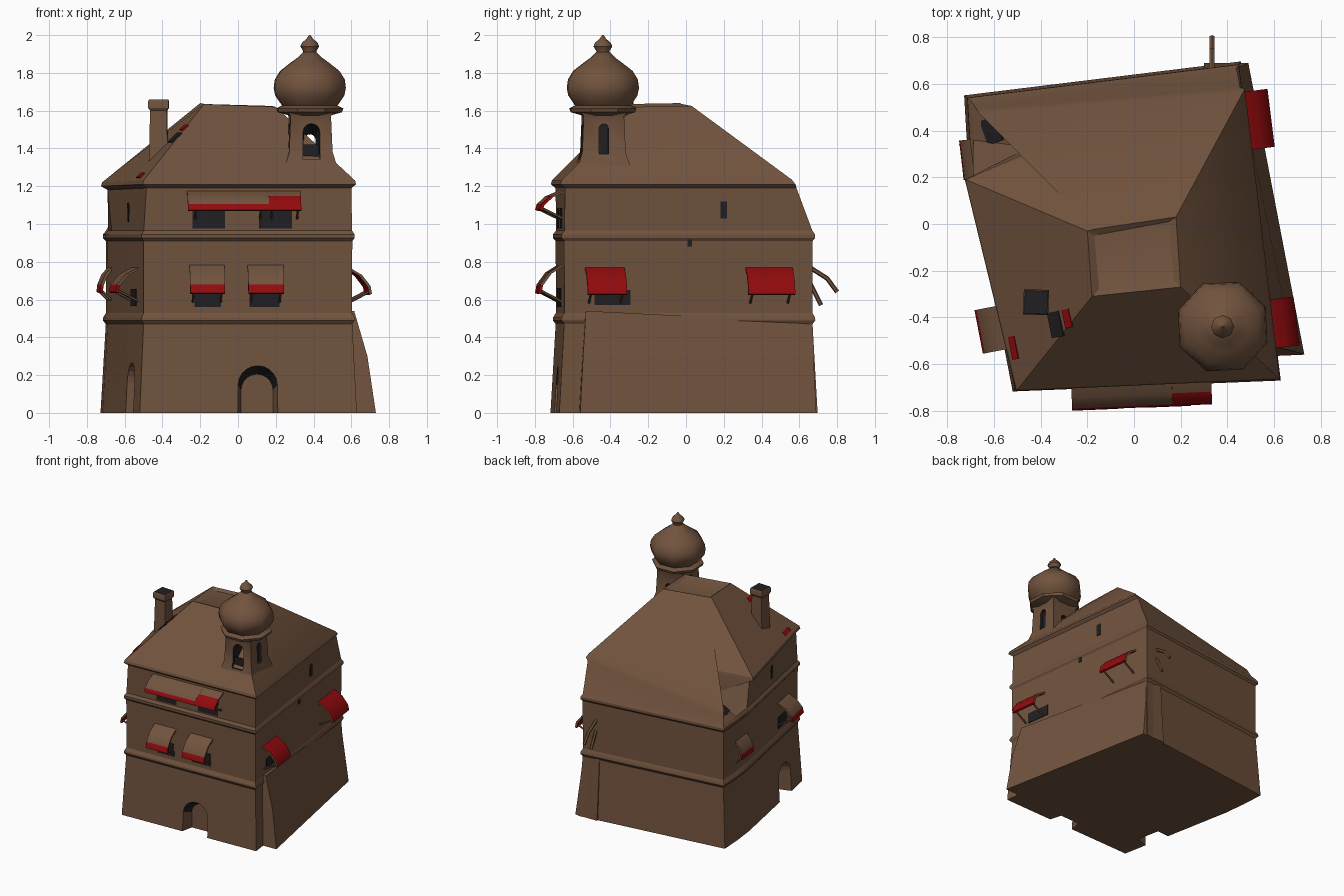
import bpy, bmesh, math
from mathutils import Vector, Matrix
from mathutils.bvhtree import BVHTree

old = bpy.data.objects.get("Cube")
if old:
    bpy.data.objects.remove(old)


def material(name, rgb):
    m = bpy.data.materials.new(name)
    m.use_nodes = True
    m.diffuse_color = (*rgb, 1)
    m.node_tree.nodes["Principled BSDF"].inputs["Base Color"].default_value = (*rgb, 1)
    return m


MATS = [material("clay_brown", (0.165, 0.086, 0.048)),
        material("charcoal", (0.014, 0.014, 0.016)),
        material("awning_red", (0.29, 0.003, 0.004))]
BROWN, DARK, RED = range(3)


def finish(name, bm, matrix=None, smooth=30):
    """Turn a bmesh into an object that carries the shared colours."""
    bmesh.ops.recalc_face_normals(bm, faces=bm.faces)
    me = bpy.data.meshes.new(name)
    bm.to_mesh(me)
    bm.free()
    ob = bpy.data.objects.new(name, me)
    bpy.context.collection.objects.link(ob)
    for m in MATS:
        me.materials.append(m)
    if matrix:
        ob.matrix_world = matrix
    if smooth:
        bpy.ops.object.select_all(action='DESELECT')
        ob.select_set(True)
        bpy.context.view_layer.objects.active = ob
        bpy.ops.object.shade_smooth_by_angle(angle=math.radians(smooth))
    return ob


def loft(rings, mats=None, caps=(BROWN, BROWN)):
    """Skin a stack of closed rings with equal point counts."""
    bm = bmesh.new()
    vs = [[bm.verts.new(p) for p in r] for r in rings]
    n = len(vs[0])
    for k in range(len(vs) - 1):
        for i in range(n):
            j = (i + 1) % n
            f = bm.faces.new((vs[k][i], vs[k][j], vs[k + 1][j], vs[k + 1][i]))
            f.material_index = mats[k] if mats else BROWN
    bm.faces.new(vs[0]).material_index = caps[0]
    bm.faces.new(vs[-1]).material_index = caps[1]
    return bm


def lathe(profile, sides, centre, turn):
    """Rings of regular polygons from (flat half-width, z) pairs."""
    k = 1 / math.cos(math.pi / sides)
    return [[(centre[0] + r * k * math.cos(turn + 2 * math.pi * i / sides),
              centre[1] + r * k * math.sin(turn + 2 * math.pi * i / sides), z)
             for i in range(sides)] for r, z in profile]


def cut_arch(target, width, height, front, back, taper, dark_from, place, turn):
    """Cut an arched opening whose inner faces are dark above dark_from."""
    r = width / 2
    arc = [(r * math.cos(a * math.pi / 10), height - r + r * math.sin(a * math.pi / 10))
           for a in range(11)]
    pts = [(r, -0.02)] + arc + [(-r, -0.02)]
    bm = loft([[(x, front, z) for x, z in pts],
               [(x * taper, back, z * taper) for x, z in pts]])
    for f in bm.faces:
        if f.calc_center_median().z > dark_from and (len(f.verts) == 4 or dark_from < 0):
            f.material_index = DARK
    matrix = Matrix.Translation(place) @ Matrix.Rotation(math.radians(turn), 4, 'Z')
    cutter = finish("arch_cutter", bm, matrix, 0)
    cutter.hide_render = True
    mod = target.modifiers.new("arch", 'BOOLEAN')
    mod.operation, mod.solver, mod.object = 'DIFFERENCE', 'EXACT', cutter
    bpy.context.view_layer.objects.active = target
    bpy.ops.object.modifier_apply(modifier=mod.name)
    bpy.data.objects.remove(cutter)


# House: walls with ledges, overhanging eave, notched back corner, flat-topped roof
plan = [(-0.5, -0.69), (0.605, -0.645), (0.44, 0.67), (-0.70, 0.53), (-0.69, 0.36), (-0.67, 0.19)]
steps = [(0, 1.04), (0.47, 1.0), (0.49, 1.022), (0.505, 1.02), (0.53, 0.998),
         (0.91, 1.0), (0.925, 1.02), (0.945, 1.02), (0.965, 0.998)]
rings = [[(x * s, y * s, z) for x, y in plan] for z, s in steps]
rings += [
    [(-0.485, -0.69, 1.19), (0.6, -0.64, 1.19), (0.455, 0.585, 1.19),
     (-0.68, 0.5, 1.0), (-0.45, 0.33, 1.07), (-0.69, 0.19, 1.18)],
    [(-0.505, -0.715, 1.21), (0.625, -0.665, 1.21), (0.475, 0.58, 1.21),
     (-0.672, 0.487, 1.03), (-0.43, 0.32, 1.22), (-0.725, 0.19, 1.2)],
    [(-0.5, -0.71, 1.23), (0.62, -0.66, 1.23), (0.465, 0.56, 1.235),
     (-0.665, 0.475, 1.055), (-0.425, 0.31, 1.255), (-0.72, 0.19, 1.22)],
    [(-0.18, -0.31, 1.635), (0.2, -0.27, 1.62), (0.18, 0.03, 1.625),
     (-0.17, -0.022, 1.635), (-0.185, -0.026, 1.637), (-0.2, -0.03, 1.64)],
    [(-0.15, -0.28, 1.62), (0.17, -0.24, 1.61), (0.15, 0.01, 1.61),
     (-0.15, -0.045, 1.618), (-0.16, -0.048, 1.619), (-0.17, -0.05, 1.62)]]
house = finish("house", loft(rings), smooth=24)

# Thickened lower wall on the left flank
flank = [[(0.5, -0.57, 0), (0.73, -0.56, 0), (0.49, 0.69, 0), (0.3, 0.69, 0)],
         [(0.5, -0.55, 0.3), (0.685, -0.545, 0.3), (0.455, 0.675, 0.3), (0.3, 0.67, 0.3)],
         [(0.5, -0.53, 0.54), (0.615, -0.53, 0.54), (0.44, 0.66, 0.48), (0.3, 0.66, 0.48)]]
finish("lower_flank_wall", loft(flank), smooth=0)

# Arched doorways at the front and on the right wall
cut_arch(house, 0.235, 0.285, -0.04, 0.1, 0.72, 0.15, (0.105, -0.7, 0), 2.5)
cut_arch(house, 0.22, 0.285, -0.06, 0.1, 0.85, 1, (-0.575, -0.43, 0), -79)

bm = bmesh.new()
bm.from_mesh(house.data)
tree = BVHTree.FromBMesh(bm)
bm.free()


def on_surface(point, aim, upright=False):
    """Frame on the house skin: x along the wall, -y outward, z up the surface."""
    loc, n, _, _ = tree.ray_cast(Vector(point) - Vector(aim) * 1.0, Vector(aim))
    if upright:
        n.z = 0
        n.normalize()
    x = (-n).cross(Vector((0, 0, 1))).normalized()
    m = Matrix((x, -n, x.cross(-n))).transposed().to_4x4()
    m.translation = loc
    return m


def plate(name, frame, w, h, mat):
    """Thin coloured panel facing -y of the given frame."""
    rings = [[(x, y, z) for x, y in ((-w / 2, -0.005), (w / 2, -0.005), (w / 2, 0.003), (-w / 2, 0.003))]
             for z in (-h / 2, h / 2)]
    finish(name, loft(rings, [mat], (mat, mat)), frame, 0)


def strut(name, a, b, r=0.012, matrix=None):
    a, b = Vector(a), Vector(b)
    bm = bmesh.new()
    q = (b - a).to_track_quat('Z', 'Y').to_matrix().to_4x4()
    bmesh.ops.create_cone(bm, segments=6, radius1=r, radius2=r, depth=(b - a).length,
                          cap_ends=True, matrix=Matrix.Translation((a + b) / 2) @ q)
    finish(name, bm, matrix)


def awning(name, point, aim, w, h, d, red_from):
    """Drooping awning hung at its top edge, on two thin struts."""
    prof = [(-0.02, 0.005), (0.55, -0.28), (0.93, -0.7), (1, -1)]
    t = 0.014
    secs = [[(x, -o * d + s, z * h - s * 0.4) for x, s in
             ((-w / 2, 0), (w / 2, 0), (w / 2, t), (-w / 2, t))] for o, z in prof]
    m = on_surface(point, aim, True)
    bm = loft(secs, [RED if k >= red_from else BROWN for k in range(3)], (BROWN, RED))
    if red_from == 0:
        # Fully red cloth keeps brown side edges
        for f in bm.faces:
            if abs(f.calc_center_median().x) > w * 0.49:
                f.material_index = BROWN
    finish(name, bm, m, 40)
    for s in (-1, 1):
        strut(name + "_strut", (s * w * 0.4, -d * 0.95, -h * 0.9),
              (s * w * 0.4, 0.01, -h - 0.05), 0.007, m)


FRONT, LEFT, RIGHT, DOWN = (0, 1, 0), (-1, 0, 0), (1, 0, 0), (0, 0, -1)

# Awnings
awning("front_upper_awning", (-0.055, -0.7, 1.175), FRONT, 0.43, 0.1, 0.12, 2)
awning("front_upper_awning_end", (0.245, -0.7, 1.175), FRONT, 0.17, 0.1, 0.12, 1)
awning("front_lower_awning_right", (-0.165, -0.7, 0.785), FRONT, 0.185, 0.15, 0.12, 2)
awning("front_lower_awning_left", (0.145, -0.7, 0.785), FRONT, 0.19, 0.15, 0.12, 2)
awning("left_front_awning", (0.6, -0.43, 0.77), LEFT, 0.21, 0.14, 0.12, 0)
awning("left_back_awning", (0.5, 0.44, 0.77), LEFT, 0.25, 0.14, 0.12, 0)
awning("right_front_awning", (-0.6, -0.44, 0.77), RIGHT, 0.19, 0.13, 0.12, 2)
awning("right_back_awning", (-0.7, 0.28, 0.77), RIGHT, 0.17, 0.13, 0.06, 2)

# Dark windows
for x, z, w, h in ((-0.155, 1.03, 0.17, 0.11), (0.2, 1.03, 0.17, 0.11),
                   (-0.16, 0.61, 0.14, 0.1), (0.14, 0.61, 0.16, 0.1)):
    plate("front_window", on_surface((x, -0.7, z), FRONT), w, h, DARK)
for y, z, w, h in ((-0.39, 0.61, 0.19, 0.08), (0.2, 1.075, 0.035, 0.09), (0.02, 0.9, 0.025, 0.04)):
    plate("left_window", on_surface((0.6, y, z), LEFT), w, h, DARK)
for y, z, w, h in ((-0.42, 0.61, 0.14, 0.09), (-0.25, 1.06, 0.03, 0.1)):
    plate("right_window", on_surface((-0.6, y, z), RIGHT), w, h, DARK)

# Coloured patches on the roof and in the corner notch
for name, x, y, w, h, mat in (("roof_hatch", -0.335, -0.43, 0.11, 0.07, DARK),
                              ("roof_red_patch", -0.285, -0.405, 0.08, 0.04, RED),
                              ("eave_red_patch", -0.515, -0.53, 0.1, 0.035, RED),
                              ("notch_dark_patch", -0.61, 0.4, 0.11, 0.08, DARK)):
    plate(name, on_surface((x, y, 1.5), DOWN), w, h, mat)

# Poles leaning off the back wall
strut("back_pole", (0.335, 0.64, 0.78), (0.335, 0.75, 0.71))
strut("back_pole_tip", (0.335, 0.745, 0.715), (0.335, 0.8, 0.64))
strut("back_brace", (0.335, 0.65, 0.7), (0.335, 0.715, 0.57))

# Chimney with a dark flue
stack = lathe([(0.052, 1.25), (0.044, 1.6), (0.054, 1.615), (0.054, 1.65), (0.049, 1.66)],
              4, (-0.42, -0.335), math.radians(43))
finish("chimney", loft(stack, caps=(BROWN, DARK)))

# Tower shaft with an open passage front to back and dark windows at the sides
hub = (0.38, -0.44)
shaft = lathe([(0.16, 1.15), (0.14, 1.3), (0.115, 1.38), (0.107, 1.57), (0.12, 1.595)],
              4, hub, math.radians(48))
tower = finish("tower", loft(shaft))
cut_arch(tower, 0.095, 0.185, -0.16, 0.16, 0.55, -1, (0.385, -0.44, 1.36), 2)
for turn in (92, 272):
    cut_arch(tower, 0.05, 0.14, -0.2, -0.09, 1, -1, (*hub, 1.39), turn)
plate("tower_passage_sill", Matrix.Translation((0.385, -0.53, 1.385)), 0.085, 0.07, DARK)

# Tower cornice, onion dome and finial
cornice = lathe([(0.11, 1.575), (0.168, 1.592), (0.175, 1.612), (0.13, 1.635)], 8, hub, math.radians(25))
finish("tower_cornice", loft(cornice))
onion = lathe([(0.12, 1.6), (0.15, 1.635), (0.18, 1.68), (0.188, 1.72), (0.182, 1.765),
               (0.155, 1.81), (0.105, 1.85), (0.065, 1.88), (0.035, 1.91)], 8, hub, math.radians(25))
finish("onion_dome", loft(onion), smooth=50)
finial = lathe([(0.033, 1.9), (0.032, 1.915), (0.046, 1.94), (0.038, 1.96), (0.016, 1.98), (0.004, 2.0)],
               8, hub, 0)
finish("finial", loft(finial), smooth=50)
